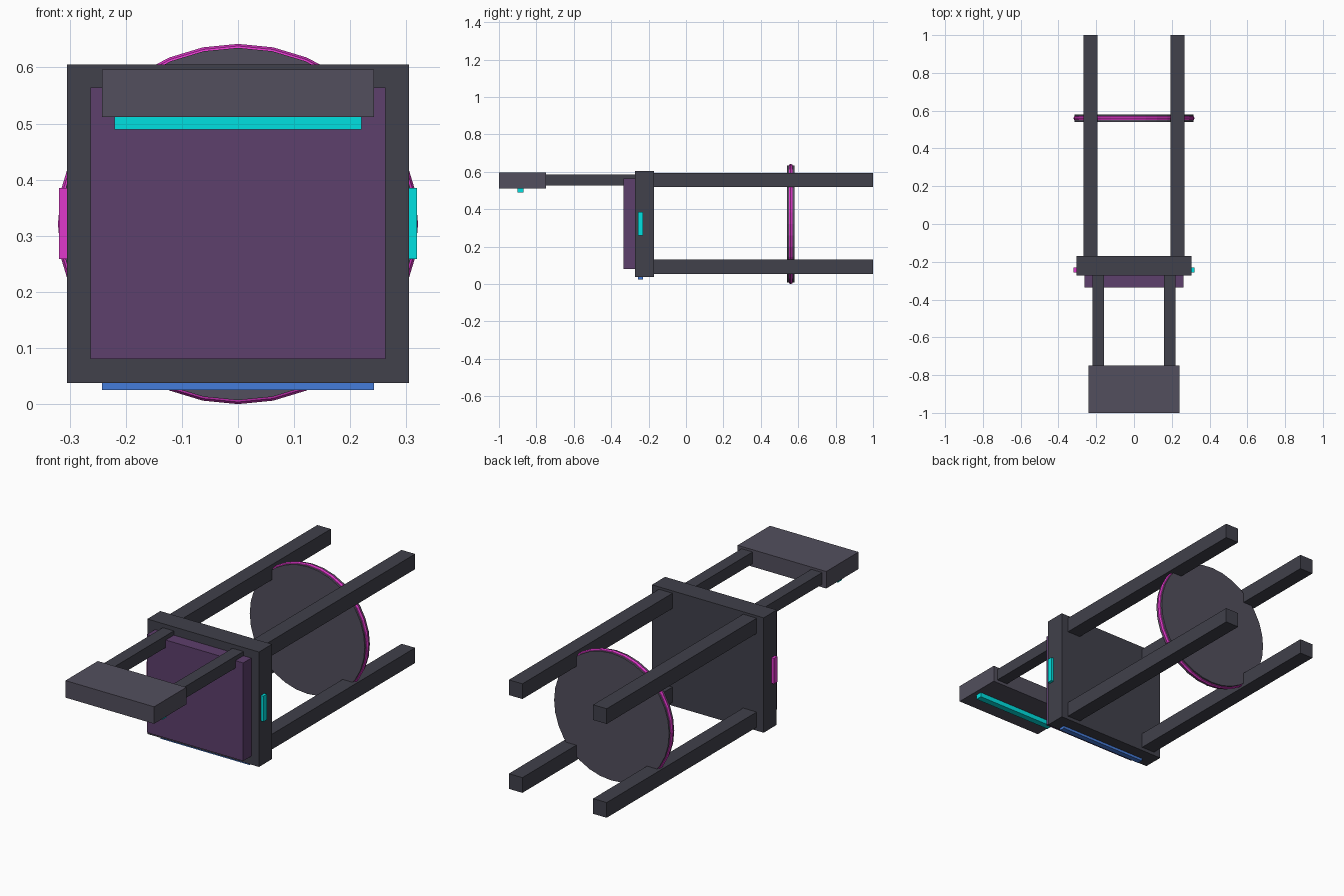
import bpy
from math import pi

if "Cube" in bpy.data.objects:
    bpy.data.objects.remove(bpy.data.objects["Cube"])

CZ = 0.321  # height of the chair's long axis (it lies on its back)


def material(name, rgb):
    m = bpy.data.materials.new(name)
    m.diffuse_color = (*rgb, 1)
    m.use_nodes = True
    m.node_tree.nodes["Principled BSDF"].inputs["Base Color"].default_value = m.diffuse_color
    return m


dark = material("dark_metal", (0.052, 0.052, 0.07))
panel = material("grey_panel", (0.085, 0.078, 0.11))
purple = material("purple_cushion", (0.11, 0.05, 0.15))
cyan = material("cyan_glow", (0.0, 0.75, 0.75))
pink = material("magenta_glow", (0.75, 0.04, 0.6))
blue = material("blue_glow", (0.06, 0.2, 0.7))


def box(name, x, y, z, mat):
    """Box from (min, max) ranges on each axis."""
    bpy.ops.mesh.primitive_cube_add(
        size=1, location=[(a + b) / 2 for a, b in (x, y, z)])
    o = bpy.context.object
    o.name = name
    o.scale = [b - a for a, b in (x, y, z)]
    bpy.ops.object.transform_apply(location=False, rotation=False, scale=True)
    o.data.materials.append(mat)
    return o


# Seat slab and cushion
box("seat", (-0.305, 0.305), (-0.272, -0.17), (0.038, 0.605), dark)
box("cushion", (-0.263, 0.263), (-0.335, -0.268), (0.08, 0.564), purple)

# Legs and backrest posts, mirrored left and right
for side, s in (("left", -1), ("right", 1)):
    xl = sorted((s * 0.193, s * 0.267))
    box(f"{side}_front_leg", xl, (-0.175, 1.0), (0.055, 0.13), dark)
    box(f"{side}_back_leg", xl, (-0.175, 1.0), (0.518, 0.593), dark)
    box(f"{side}_back_post", sorted((s * 0.16, s * 0.22)),
        (-0.76, -0.268), (0.527, 0.585), dark)
    # Glow strip on the side of the seat
    box(f"{side}_seat_strip", sorted((s * 0.30, s * 0.319)),
        (-0.257, -0.23), (0.259, 0.385), cyan if s > 0 else pink)

# Backrest and remaining glow strips
box("backrest", (-0.242, 0.242), (-1.0, -0.748), (0.512, 0.596), panel)
box("backrest_strip", (-0.22, 0.22), (-0.902, -0.87), (0.489, 0.516), cyan)
box("seat_front_strip", (-0.242, 0.242), (-0.257, -0.23), (0.025, 0.042), blue)

# Footrest disc with glowing rim
bpy.ops.mesh.primitive_cylinder_add(vertices=32, radius=0.314, depth=0.04,
                                    location=(0, 0.56, CZ), rotation=(pi / 2, 0, 0))
disc = bpy.context.object
disc.name = "footrest_disc"
disc.data.materials.append(panel)
bpy.ops.mesh.primitive_torus_add(major_segments=32, minor_segments=8,
                                 major_radius=0.308, minor_radius=0.013,
                                 location=(0, 0.56, CZ), rotation=(pi / 2, 0, 0))
rim = bpy.context.object
rim.name = "footrest_rim"
rim.data.materials.append(pink)
